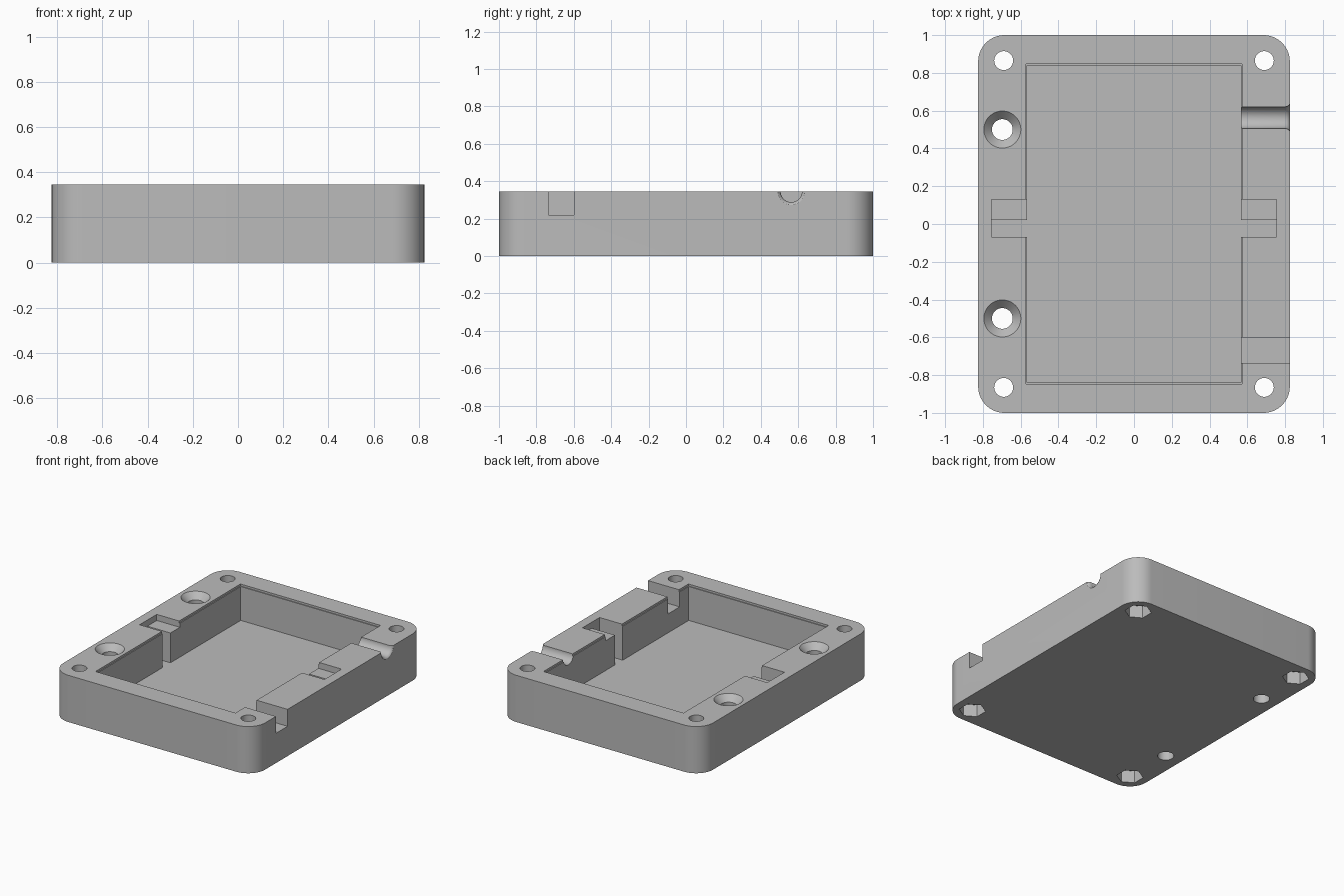
import bpy
import bmesh
from math import radians, cos, sin, pi

cube = bpy.data.objects.get("Cube")
if cube:
    bpy.data.objects.remove(cube, do_unlink=True)

TOP, FLOOR = 0.345, 0.08
HALF_X, HALF_Y = 0.825, 1.0

grey = bpy.data.materials.new("plain grey")
grey.use_nodes = True
colour = (0.5, 0.5, 0.5, 1)
grey.diffuse_color = colour
grey.node_tree.nodes["Principled BSDF"].inputs["Base Color"].default_value = colour


def loft(name, rings):
    """Closed solid through a list of matching point rings."""
    bm = bmesh.new()
    loops = [[bm.verts.new(p) for p in ring] for ring in rings]
    n = len(loops[0])
    for low, high in zip(loops, loops[1:]):
        for i in range(n):
            j = (i + 1) % n
            bm.faces.new((low[i], low[j], high[j], high[i]))
    bm.faces.new(loops[0][::-1])
    bm.faces.new(loops[-1])
    bmesh.ops.recalc_face_normals(bm, faces=bm.faces)
    mesh = bpy.data.meshes.new(name)
    bm.to_mesh(mesh)
    bm.free()
    mesh.materials.append(grey)
    obj = bpy.data.objects.new(name, mesh)
    bpy.context.collection.objects.link(obj)
    return obj


def box(name, x0, x1, y0, y1, z0, z1):
    return loft(name, [[(x0, y0, z), (x1, y0, z), (x1, y1, z), (x0, y1, z)]
                       for z in (z0, z1)])


def turned(name, x, y, profile, sides=48, turn=0):
    """Vertical round solid from (radius, height) pairs."""
    angles = [turn + 2 * pi * i / sides for i in range(sides)]
    return loft(name, [[(x + r * cos(a), y + r * sin(a), z) for a in angles]
                       for r, z in profile])


# Case body with rounded upright corners
RADIUS, STEPS = 0.14, 16
outline = []
for k, (sx, sy) in enumerate([(1, 1), (-1, 1), (-1, -1), (1, -1)]):
    for i in range(STEPS + 1):
        a = (k + i / STEPS) * pi / 2
        outline.append((sx * (HALF_X - RADIUS) + RADIUS * cos(a),
                        sy * (HALF_Y - RADIUS) + RADIUS * sin(a)))
body = loft("case_body", [[(x, y, z) for x, y in outline] for z in (0, TOP)])

# Main pocket with a fine rim step
ABOVE = TOP + 0.1
cutters = [
    box("pocket_cutter", -0.566, 0.566, -0.84, 0.84, FLOOR, ABOVE),
    box("rim_cutter", -0.572, 0.572, -0.846, 0.846, TOP - 0.015, ABOVE),
]

# Side slots to the floor, each beside a shallow shelf
cutters += [
    box("slot_cutter", -0.755, 0.755, -0.07, 0.02, FLOOR, ABOVE),
    box("shelf_cutter", -0.755, 0.755, -0.065, 0.13, TOP - 0.045, ABOVE),
]

# Square cable notch and round cable groove through the left wall
cutters.append(box("notch_cutter", 0.5, 0.9, -0.735, -0.6, 0.22, ABOVE))
groove = [(0.5, 0.057), (0.8, 0.057), (0.812, 0.06), (0.821, 0.066),
          (0.826, 0.074), (0.9, 0.074)]
cutters.append(loft("groove_cutter", [
    [(x, 0.563 + r * cos(2 * pi * i / 48), TOP + r * sin(2 * pi * i / 48))
     for i in range(48)] for x, r in groove]))

# Corner bolt holes with hexagonal nut pockets underneath
for sx in (-1, 1):
    for sy in (-1, 1):
        x, y = sx * 0.69, sy * 0.865
        cutters.append(turned("bolt_cutter", x, y, [(0.05, -0.1), (0.05, ABOVE)]))
        cutters.append(turned("nut_cutter", x, y, [(0.09, -0.1), (0.09, 0.09)],
                              6, radians(30)))

# Countersunk mounting holes on the right wall
for y in (-0.5, 0.5):
    cutters.append(turned("countersink_cutter", -0.697, y, [
        (0.055, -0.1), (0.055, TOP - 0.045), (0.098, TOP), (0.098, ABOVE)]))

for cutter in cutters:
    cutter.hide_render = True
    mod = body.modifiers.new(cutter.name, 'BOOLEAN')
    mod.operation = 'DIFFERENCE'
    mod.solver = 'EXACT'
    mod.object = cutter

# Bake the cuts and remove the cutters
graph = bpy.context.evaluated_depsgraph_get()
cut_mesh = bpy.data.meshes.new_from_object(body.evaluated_get(graph))
body.modifiers.clear()
body.data = cut_mesh
for cutter in cutters:
    bpy.data.objects.remove(cutter, do_unlink=True)

bpy.ops.object.select_all(action='DESELECT')
body.select_set(True)
bpy.context.view_layer.objects.active = body
bpy.ops.object.shade_smooth_by_angle(angle=radians(25))
